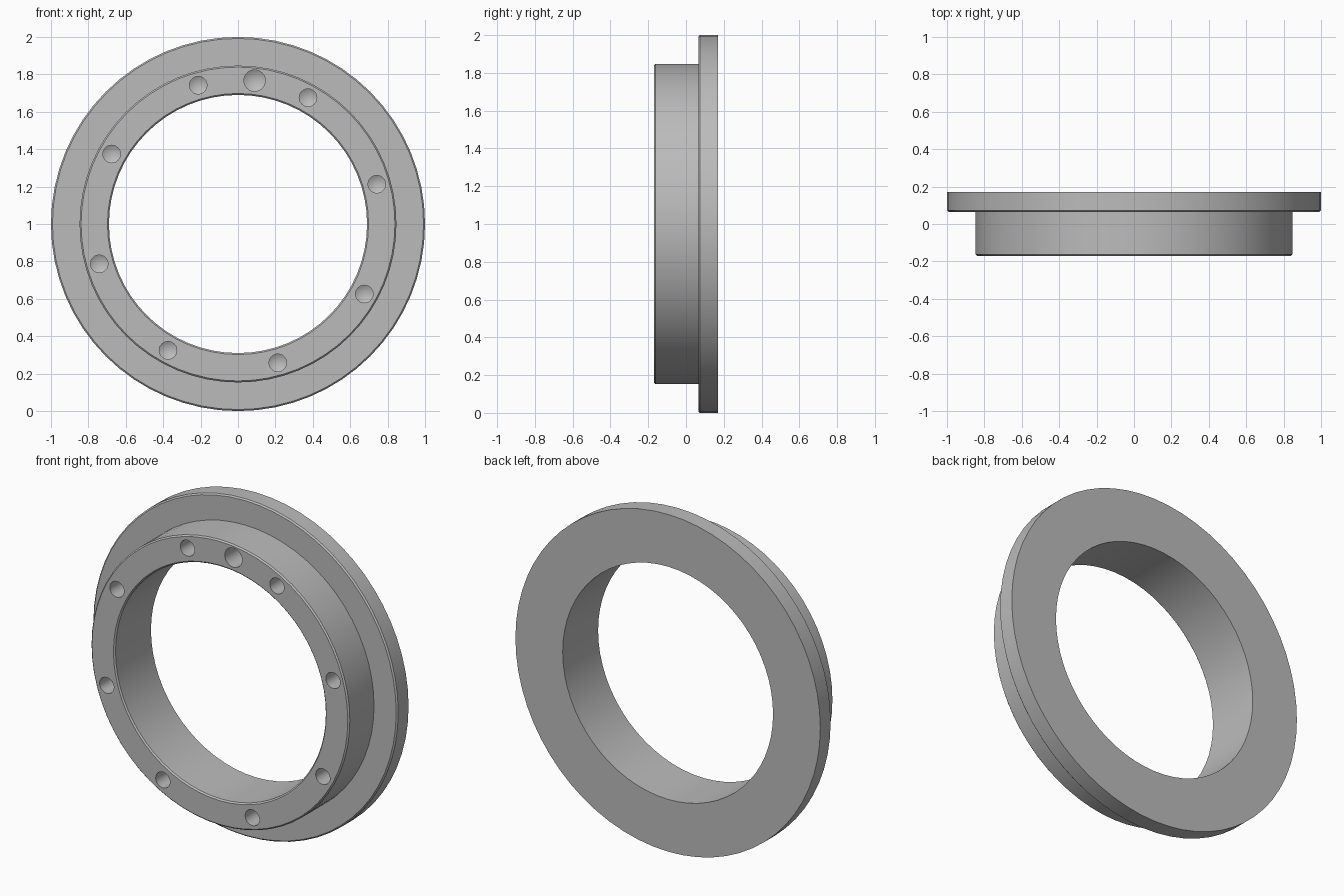
import bpy, bmesh
from math import sin, cos, pi, radians

cube = bpy.data.objects.get("Cube")
if cube:
    bpy.data.objects.remove(cube, do_unlink=True)

GREY = (0.5, 0.5, 0.5, 1)
metal = bpy.data.materials.new("grey metal")
metal.use_nodes = True
metal.diffuse_color = GREY
metal.node_tree.nodes["Principled BSDF"].inputs["Base Color"].default_value = GREY


def lathe(bm, profile, centre, segments):
    """Spin a (radius, y) profile about the y axis; radius 0 makes a pole."""
    cx, cz = centre
    rings = []
    for r, y in profile:
        count = segments if r else 1
        rings.append([bm.verts.new((cx + r * cos(2 * pi * i / segments), y,
                                    cz + r * sin(2 * pi * i / segments)))
                      for i in range(count)])
    return rings


def skin(bm, rings, segments, closed):
    pairs = list(zip(rings, rings[1:]))
    if closed:
        pairs.append((rings[-1], rings[0]))
    for a, b in pairs:
        for i in range(segments):
            j = (i + 1) % segments
            corners = [a[i % len(a)], a[j % len(a)], b[j % len(b)], b[i % len(b)]]
            bm.faces.new(list(dict.fromkeys(corners)))


def make_object(name, bm):
    bmesh.ops.recalc_face_normals(bm, faces=bm.faces)
    mesh = bpy.data.meshes.new(name)
    bm.to_mesh(mesh)
    bm.free()
    mesh.materials.append(metal)
    obj = bpy.data.objects.new(name, mesh)
    bpy.context.collection.objects.link(obj)
    return obj


# Flanged ring: stepped section with small chamfers on the front edges
FRONT, STEP, BACK = -0.17, 0.065, 0.17
BORE, HUB, RIM, C = 0.69, 0.847, 1.0, 0.008
section = [(BORE, BACK), (BORE, FRONT + C), (BORE + C, FRONT),
           (HUB - C, FRONT), (HUB, FRONT + C), (HUB, STEP),
           (RIM - C, STEP), (RIM, STEP + C), (RIM, BACK)]
bm = bmesh.new()
skin(bm, lathe(bm, section, (0, 1), 64), 64, True)
ring = make_object("flanged_ring", bm)

# Drilled blind holes with conical bottoms: eight equal, one larger
holes = [(16 + 45 * k, 0.047) for k in range(8)] + [(83.4, 0.057)]
bm = bmesh.new()
for angle, r in holes:
    a = radians(angle)
    drill = [(0, FRONT - 0.05), (r, FRONT - 0.05), (r, FRONT + 0.13),
             (0, FRONT + 0.13 + r * 0.58)]
    skin(bm, lathe(bm, drill, (0.772 * cos(a), 1 + 0.772 * sin(a)), 24), 24, False)
cutter = make_object("hole_cutter", bm)
cutter.hide_render = True

cut = ring.modifiers.new("holes", 'BOOLEAN')
cut.operation = 'DIFFERENCE'
cut.solver = 'EXACT'
cut.object = cutter
bpy.ops.object.select_all(action='DESELECT')
bpy.context.view_layer.objects.active = ring
ring.select_set(True)
bpy.ops.object.modifier_apply(modifier="holes")
bpy.data.objects.remove(cutter, do_unlink=True)

# Smooth round walls, sharp edges
bpy.ops.object.shade_smooth_by_angle(angle=radians(25))
